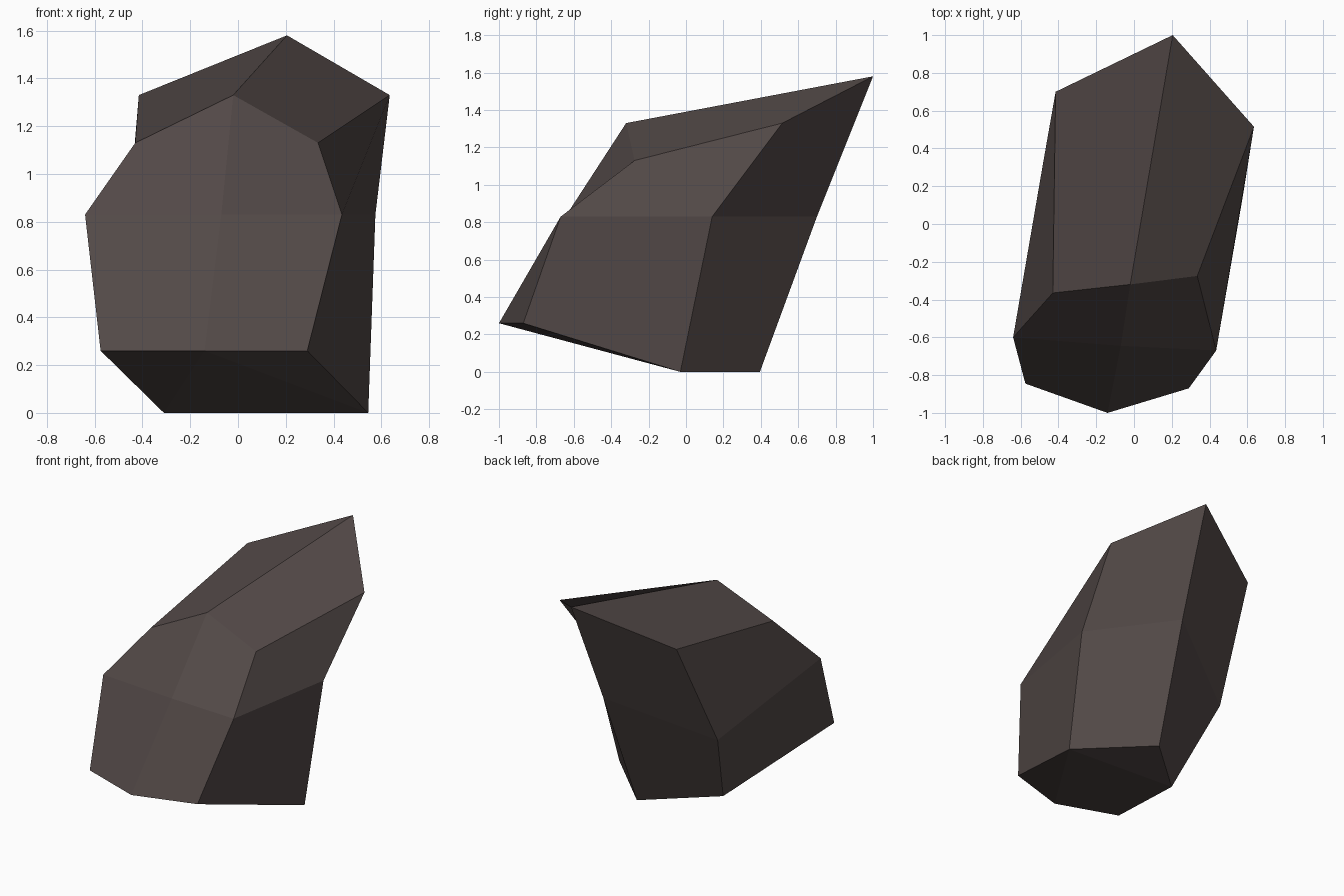
import bpy
import bmesh

cube = bpy.data.objects.get("Cube")
if cube:
    bpy.data.objects.remove(cube, do_unlink=True)

# Stone colour
stone = bpy.data.materials.new("dark_brown_stone")
stone.use_nodes = True
colour = (0.085, 0.066, 0.063, 1)
stone.diffuse_color = colour
bsdf = next(n for n in stone.node_tree.nodes if n.type == "BSDF_PRINCIPLED")
bsdf.inputs["Base Color"].default_value = colour
bsdf.inputs["Roughness"].default_value = 0.9

# Three leaning six-sided cross-sections, each running:
# front left edge, front centre, front right edge, right, back, left
base = [(-.575, -.845, .26), (-.14, -1, .26), (.29, -.87, .26),
        (.545, -.03, 0), (.11, .395, 0), (-.31, .025, 0)]
waist = [(-.64, -.6, .83), (-.07, -.645, .83), (.435, -.67, .83),
         (.575, .14, .83), (.16, .7, .83), (-.48, .33, .56)]
crown = [(-.43, -.365, 1.13), (-.02, -.32, 1.33), (.335, -.275, 1.13),
         (.635, .515, 1.33), (.205, 1, 1.58), (-.415, .7, 1.33)]

bm = bmesh.new()
rings = [[bm.verts.new(p) for p in ring] for ring in (base, waist, crown)]

# Sides
for low, high in zip(rings, rings[1:]):
    for i in range(6):
        j = (i + 1) % 6
        bm.faces.new((low[i], low[j], high[j], high[i]))

# Ridged top: two slopes meeting along the front-centre to back line
top = rings[2]
bm.faces.new(top[1:5])
bm.faces.new((top[4], top[5], top[0], top[1]))

# Underside: level at the back, sloping up to the front
fl, fc, fr, right, back, left = rings[0]
for face in ((fl, fc, left), (fc, fr, right), (fc, right, left), (left, right, back)):
    bm.faces.new(face)

bmesh.ops.recalc_face_normals(bm, faces=bm.faces)
mesh = bpy.data.meshes.new("rock")
bm.to_mesh(mesh)
bm.free()
mesh.materials.append(stone)
rock = bpy.data.objects.new("rock", mesh)
bpy.context.collection.objects.link(rock)
